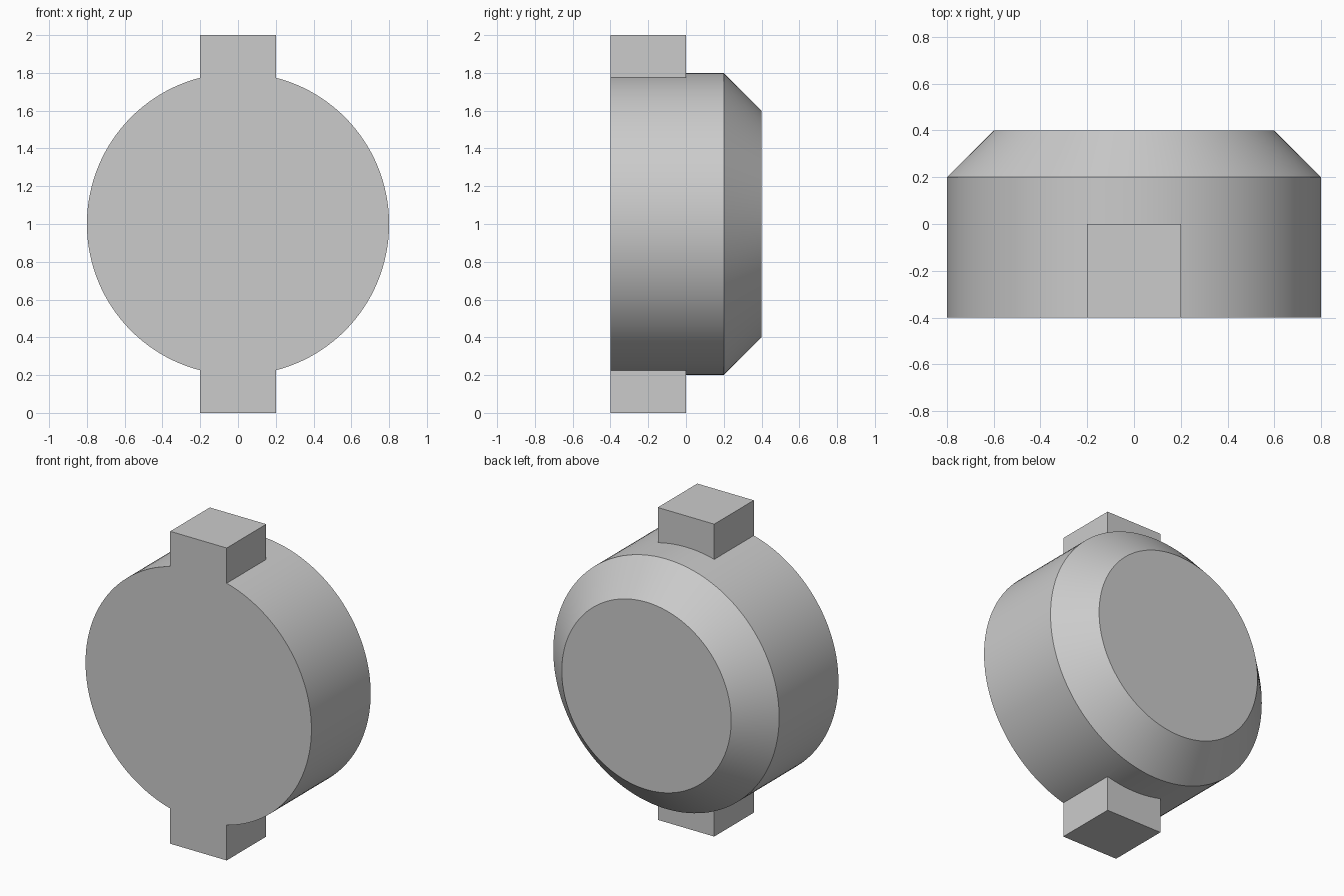
import bpy
import bmesh
import math

if "Cube" in bpy.data.objects:
    bpy.data.objects.remove(bpy.data.objects["Cube"], do_unlink=True)

SEGMENTS = 128
CENTRE_Z = 1.0

grey = bpy.data.materials.new("light_grey")
grey.use_nodes = True
grey.diffuse_color = (0.6, 0.6, 0.6, 1)
grey.node_tree.nodes["Principled BSDF"].inputs["Base Color"].default_value = (0.6, 0.6, 0.6, 1)


def make_object(name, bm):
    bmesh.ops.recalc_face_normals(bm, faces=bm.faces[:])
    mesh = bpy.data.meshes.new(name)
    bm.to_mesh(mesh)
    bm.free()
    mesh.materials.append(grey)
    obj = bpy.data.objects.new(name, mesh)
    bpy.context.collection.objects.link(obj)
    return obj


# Round body: flat front, straight wall, chamfered back
bm = bmesh.new()
rings = []
for y, radius in [(-0.4, 0.8), (0.2, 0.8), (0.4, 0.6)]:
    angles = [2 * math.pi * i / SEGMENTS for i in range(SEGMENTS)]
    rings.append([bm.verts.new((radius * math.cos(a), y, CENTRE_Z + radius * math.sin(a)))
                  for a in angles])
for near, far in zip(rings, rings[1:]):
    for i in range(SEGMENTS):
        j = (i + 1) % SEGMENTS
        bm.faces.new((near[i], near[j], far[j], far[i]))
bm.faces.new(rings[0])
bm.faces.new(rings[-1])
body = make_object("round_body", bm)

# Bar through the body that forms the top and bottom tabs
bm = bmesh.new()
bmesh.ops.create_cube(bm, size=1)
bmesh.ops.scale(bm, vec=(0.4, 0.4, 2.0), verts=bm.verts[:])
bmesh.ops.translate(bm, vec=(0, -0.2, CENTRE_Z), verts=bm.verts[:])
bar = make_object("tab_bar", bm)
bar.hide_render = True

# Join both into one solid
union = body.modifiers.new("join_tabs", "BOOLEAN")
union.operation = "UNION"
union.solver = "EXACT"
union.object = bar
bpy.context.view_layer.objects.active = body
body.select_set(True)
bpy.ops.object.modifier_apply(modifier=union.name)
bpy.data.objects.remove(bar, do_unlink=True)

# Merge the flush front faces, then smooth the round walls
bm = bmesh.new()
bm.from_mesh(body.data)
bmesh.ops.dissolve_limit(bm, angle_limit=math.radians(0.5), verts=bm.verts[:], edges=bm.edges[:])
bm.to_mesh(body.data)
bm.free()
bpy.ops.object.shade_smooth_by_angle(angle=math.radians(30))
